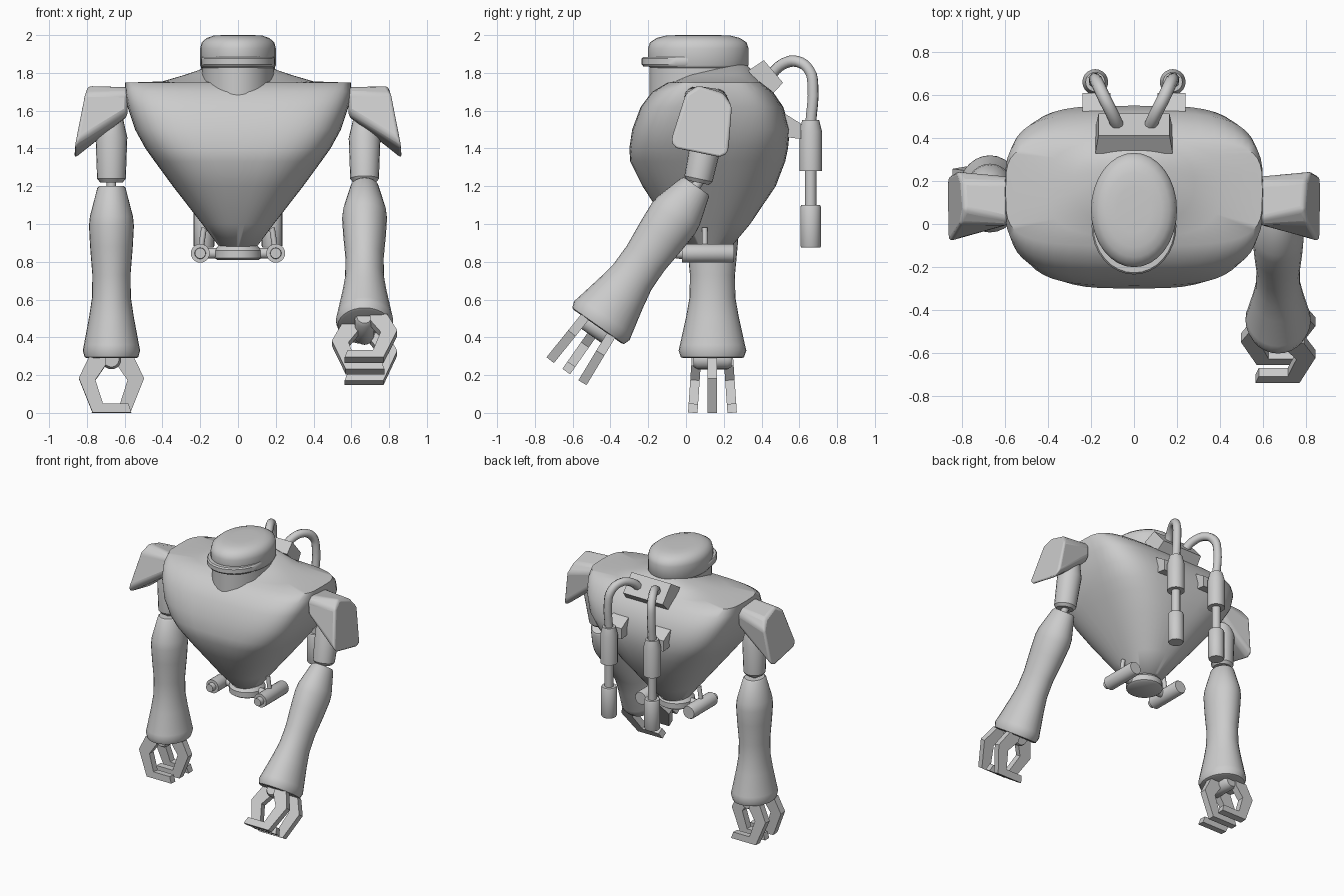
import bpy
import bmesh
from math import cos, sin, pi, radians
from mathutils import Matrix, Vector

default_cube = bpy.data.objects.get("Cube")
if default_cube:
    bpy.data.objects.remove(default_cube, do_unlink=True)


def finish(name, mesh_builder, matrix=Matrix(), smooth_angle=35, bevel=0.0):
    """Turn a bmesh into a named, shaded object."""
    bmesh.ops.recalc_face_normals(mesh_builder, faces=mesh_builder.faces)
    mesh = bpy.data.meshes.new(name)
    mesh_builder.to_mesh(mesh)
    mesh_builder.free()
    mesh.transform(matrix)
    part = bpy.data.objects.new(name, mesh)
    bpy.context.collection.objects.link(part)
    if bevel:
        modifier = part.modifiers.new("Rounded edges", "BEVEL")
        modifier.width = bevel
        modifier.segments = 3
    if smooth_angle:
        bpy.ops.object.select_all(action="DESELECT")
        part.select_set(True)
        bpy.context.view_layer.objects.active = part
        bpy.ops.object.shade_smooth_by_angle(angle=radians(smooth_angle))


def signed_power(value, exponent):
    return abs(value) ** exponent * (1 if value >= 0 else -1)


def loft(name, rings, matrix=Matrix(), sides=24, smooth_angle=35):
    """Skin rings of (height, half width, front, back, squareness)."""
    bm = bmesh.new()
    loops = []
    for height, half_width, front, back, squareness in rings:
        middle, half_depth = (front + back) / 2, (back - front) / 2
        loop = []
        for step in range(sides):
            angle = 2 * pi * step / sides
            x = half_width * signed_power(cos(angle), 2 / squareness)
            y = middle + half_depth * signed_power(sin(angle), 2 / squareness)
            loop.append(bm.verts.new((x, y, height)))
        loops.append(loop)
    for low, high in zip(loops, loops[1:]):
        for i in range(sides):
            j = (i + 1) % sides
            bm.faces.new((low[i], low[j], high[j], high[i]))
    bm.faces.new(loops[0])
    bm.faces.new(loops[-1])
    finish(name, bm, matrix, smooth_angle)


def turned(name, profile, matrix=Matrix(), depth_ratio=1.0, sides=20, smooth_angle=35):
    """Revolve (height, radius) pairs around the local z axis."""
    rings = [(z, r, -r * depth_ratio, r * depth_ratio, 2) for z, r in profile]
    loft(name, rings, matrix, sides, smooth_angle)


def rod(name, start, end, radius):
    start, end = Vector(start), Vector(end)
    axis = end - start
    matrix = Matrix.Translation(start) @ axis.to_track_quat("Z", "Y").to_matrix().to_4x4()
    turned(name, [(0, radius), (axis.length, radius)], matrix, sides=16)


def slab(name, front_points, back_points, matrix=Matrix(), smooth_angle=0, bevel=0.0):
    """Join two matching outlines into a solid."""
    bm = bmesh.new()
    front = [bm.verts.new(p) for p in front_points]
    back = [bm.verts.new(p) for p in back_points]
    bm.faces.new(front)
    bm.faces.new(back)
    for i in range(len(front)):
        j = (i + 1) % len(front)
        bm.faces.new((front[i], front[j], back[j], back[i]))
    finish(name, bm, matrix, smooth_angle, bevel)


# Torso, neck and head
loft("torso", [
    (0.88, 0.1, 0.0, 0.24, 2), (1.0, 0.19, -0.1, 0.34, 2.4),
    (1.2, 0.345, -0.23, 0.475, 2.8), (1.33, 0.44, -0.295, 0.525, 3.2),
    (1.4, 0.49, -0.3, 0.54, 3.5), (1.5, 0.545, -0.285, 0.55, 3.8),
    (1.62, 0.585, -0.24, 0.515, 4), (1.7, 0.6, -0.18, 0.46, 4),
    (1.748, 0.597, -0.1, 0.4, 4), (1.755, 0.4, -0.06, 0.39, 3),
    (1.79, 0.28, 0.0, 0.37, 2.5), (1.845, 0.12, 0.18, 0.32, 2)],
    sides=48, smooth_angle=50)
head_place = Matrix.Translation((0, 0.065, 0))
turned("neck", [(1.6, 0.19), (1.85, 0.19)], head_place, 1.36, 32)
turned("head", [(1.825, 0.192), (1.84, 0.2), (1.93, 0.2), (1.962, 0.192),
                (1.985, 0.165), (1.997, 0.13), (2.0, 0.08)], head_place, 1.33, 32, 70)
turned("visor", [(1.835, 0.19), (1.845, 0.197), (1.875, 0.197), (1.885, 0.19)],
       Matrix.Translation((0, -0.01, 0)), 1.14, 32)

# Hip plate
turned("hip_plate", [(0.81, 0.11), (0.82, 0.125), (0.86, 0.125), (0.89, 0.1)],
       Matrix.Translation((0, 0.11, 0)))


def rectangle(half_width, half_depth, height):
    return [(x * half_width, y * half_depth, height)
            for x, y in ((-1, -1), (1, -1), (1, 1), (-1, 1))]


# Back pack
slab("back_pack", rectangle(0.18, 0.09, -0.05), rectangle(0.165, 0.078, 0.05),
     Matrix.Translation((0, 0.425, 1.775)) @ Matrix.Rotation(radians(-49.5), 4, "X"))


def hose(name, points, radius):
    curve = bpy.data.curves.new(name, "CURVE")
    curve.dimensions = "3D"
    curve.bevel_depth = radius
    curve.bevel_resolution = 2
    curve.resolution_u = 4
    curve.use_fill_caps = True
    spline = curve.splines.new("BEZIER")
    spline.bezier_points.add(len(points) - 1)
    for knot, point in zip(spline.bezier_points, points):
        knot.co = point
        knot.handle_left_type = knot.handle_right_type = "AUTO"
    bpy.context.collection.objects.link(bpy.data.objects.new(name, curve))


def back_tank(label, s):
    hose(label + "_hose", [(s * x, y, z) for x, y, z in (
        (0.07, 0.44, 1.78), (0.1, 0.51, 1.845), (0.14, 0.59, 1.86),
        (0.17, 0.655, 1.81), (0.18, 0.672, 1.73), (0.18, 0.66, 1.53))], 0.03)
    turned(label + "_tank", [
        (0.875, 0.05), (0.885, 0.055), (1.09, 0.055), (1.1, 0.05), (1.1, 0.03),
        (1.28, 0.03), (1.28, 0.06), (1.49, 0.06), (1.55, 0.045)],
        Matrix.Translation((s * 0.18, 0.66, 0)))
    outline = ((0.45, 1.6), (0.53, 1.58), (0.61, 1.53), (0.61, 1.45), (0.45, 1.47))
    slab(label + "_tank_bracket", [(s * 0.11, y, z) for y, z in outline],
         [(s * 0.24, y, z) for y, z in outline])


def hip_thruster(label, s):
    x, z = s * 0.2, 0.845
    along_y = Matrix.Translation((x, 0, z)) @ Matrix.Rotation(radians(-90), 4, "X")
    turned(label + "_hip_thruster", [(-0.055, 0.028), (-0.02, 0.03), (-0.02, 0.05),
                                     (0.245, 0.05), (0.255, 0.045)], along_y)
    rod(label + "_hip_strut", (x, 0.1, z), (s * 0.18, 0.1, 0.98), 0.015)
    rod(label + "_hip_bar", (0, 0.1, z), (x, 0.1, z), 0.028)


def shoulder_pad(label, s):
    # Hanging outer face, tapering inward to the top of the arm
    outer = ((0.79, 0.07, 1.735), (0.8, 0.2, 1.69), (0.83, 0.245, 1.62),
             (0.865, 0.225, 1.37), (0.865, 0.18, 1.345), (0.865, -0.06, 1.395),
             (0.86, -0.085, 1.435), (0.815, 0.0, 1.69))
    inner = ((0.02, 1.725), (0.19, 1.715), (0.22, 1.68), (0.22, 1.6),
             (0.19, 1.57), (0.03, 1.57), (0.0, 1.6), (-0.01, 1.69))
    slab(label + "_shoulder_pad", [(s * x, y, z) for x, y, z in outer],
         [(s * 0.585, y, z) for y, z in inner], smooth_angle=40, bevel=0.02)


def hand(label, s, wrist):
    palm = wrist @ Matrix.Rotation(radians(90), 4, "X")
    turned(label + "_palm", [(-0.1, 0.04), (-0.08, 0.052), (0.08, 0.052), (0.1, 0.04)], palm)
    claw = ((0.03, 0.02), (0.12, 0.01), (0.173, -0.1), (0.1, -0.283), (-0.105, -0.283),
            (-0.09, -0.235), (0.045, -0.235), (0.085, -0.11), (0.03, -0.03))
    # Two outer claws oppose a middle one
    for name, offset, facing in (("front", -0.085, s), ("middle", 0, -s), ("rear", 0.085, s)):
        place = (wrist @ Matrix.Translation((0, offset, 0))
                 @ Matrix.Rotation(offset * 0.8, 4, "X"))
        slab(f"{label}_{name}_claw", [(facing * x, -0.025, z) for x, z in claw],
             [(facing * x, 0.025, z) for x, z in claw], place)


def arm(label, s, elbow_y, swing, lean):
    elbow = Matrix.Translation((s * 0.67, elbow_y, 1.21))
    turned(label + "_upper_arm", [(0.01, 0.06), (0.03, 0.076), (0.25, 0.084),
                                  (0.31, 0.07), (0.4, 0.05)],
           elbow @ Matrix.Rotation(radians(lean), 4, "X"))
    bend = elbow @ Matrix.Rotation(radians(swing), 4, "X")
    turned(label + "_elbow_pin", [(-0.05, 0.025), (0.05, 0.025)], bend)
    turned(label + "_forearm", [
        (-0.92, 0.13), (-0.915, 0.142), (-0.88, 0.152), (-0.85, 0.146), (-0.7, 0.118),
        (-0.6, 0.103), (-0.48, 0.101), (-0.33, 0.113), (-0.22, 0.119), (-0.17, 0.114),
        (-0.02, 0.075), (-0.01, 0.065)], bend, 1.18, 28)
    hand(label, s, bend @ Matrix.Translation((0, 0, -0.927)))


# Paired parts
for label, s in (("left", 1), ("right", -1)):
    back_tank(label, s)
    hip_thruster(label, s)
    shoulder_pad(label, s)

# Left arm reaches forward, right arm hangs
arm("left", 1, 0.06, -35, -12)
arm("right", -1, 0.14, 0, 0)
